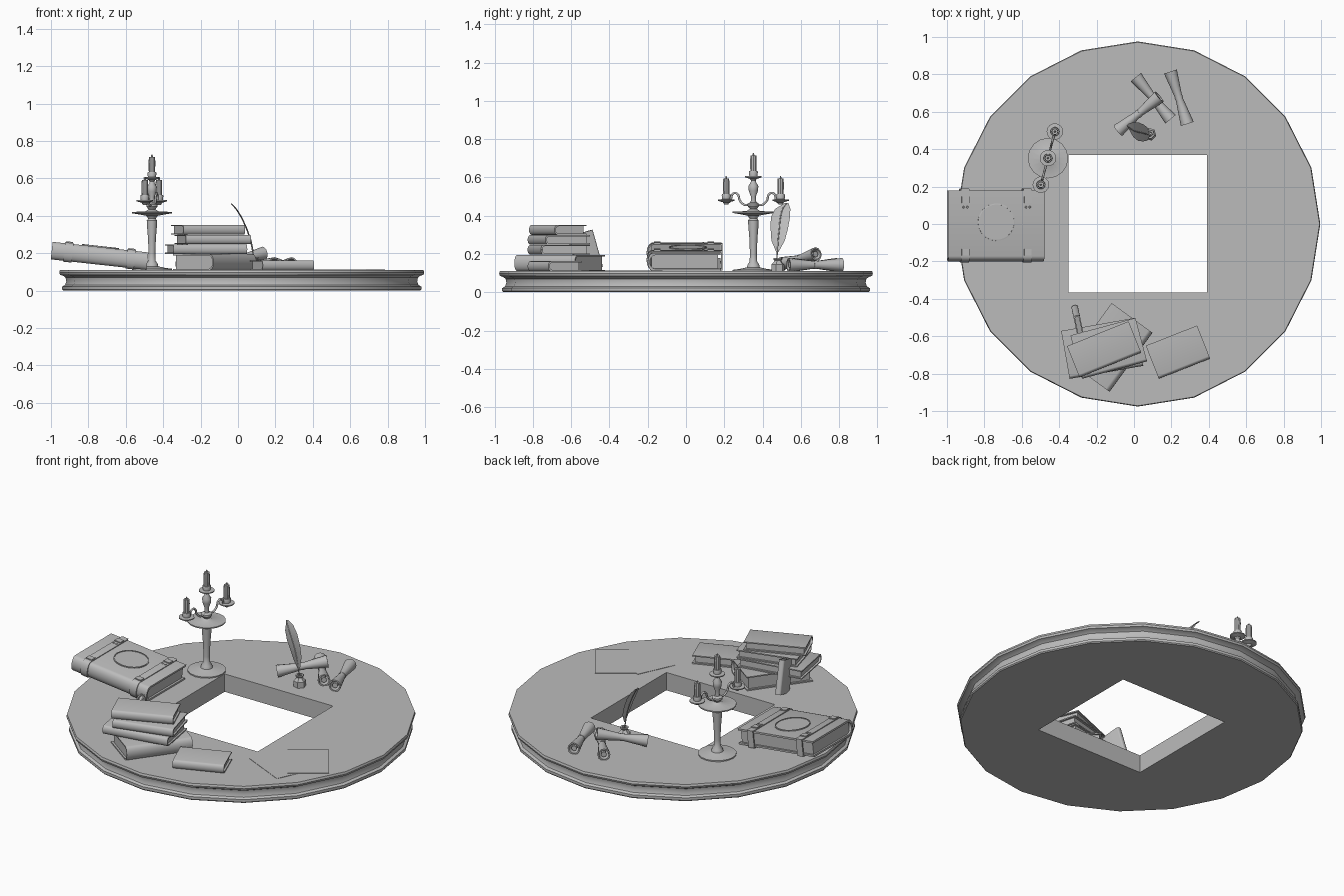
import bpy, bmesh, math
from math import sin, cos, pi, radians
from mathutils import Vector, Matrix

if "Cube" in bpy.data.objects:
    bpy.data.objects.remove(bpy.data.objects["Cube"])

GREY = (0.5, 0.5, 0.5, 1)
grey = bpy.data.materials.new("plain_grey")
grey.use_nodes = True
grey.diffuse_color = GREY
grey.node_tree.nodes["Principled BSDF"].inputs["Base Color"].default_value = GREY
TOP = 0.11
parts = []


def finish(name, bm, matrix=Matrix()):
    bmesh.ops.recalc_face_normals(bm, faces=bm.faces)
    mesh = bpy.data.meshes.new(name)
    bm.to_mesh(mesh)
    bm.free()
    mesh.transform(matrix)
    mesh.materials.append(grey)
    obj = bpy.data.objects.new(name, mesh)
    bpy.context.collection.objects.link(obj)
    parts.append(obj)
    return obj


def place(x, y, z, turn=0, tilt_y=0, tilt_x=0):
    return (Matrix.Translation((x, y, z)) @ Matrix.Rotation(radians(turn), 4, "Z")
            @ Matrix.Rotation(radians(tilt_y), 4, "Y") @ Matrix.Rotation(radians(tilt_x), 4, "X"))


def box(name, size, matrix, offset=(0, 0, 0)):
    bm = bmesh.new()
    bmesh.ops.create_cube(bm, size=1, matrix=Matrix.Translation(offset) @ Matrix.Diagonal((*size, 1)))
    return finish(name, bm, matrix)


def lathe(name, profile, matrix, sides=16, closed=False):
    """Turn (radius, height) pairs around z; cap the ends unless closed."""
    bm = bmesh.new()
    rings = [[bm.verts.new((r * cos(2 * pi * i / sides), r * sin(2 * pi * i / sides), z))
              for i in range(sides)] for r, z in profile]
    pairs = list(zip(rings, rings[1:])) + ([(rings[-1], rings[0])] if closed else [])
    for a, b in pairs:
        for i in range(sides):
            j = (i + 1) % sides
            bm.faces.new((a[i], a[j], b[j], b[i]))
    if not closed:
        bm.faces.new(rings[0])
        bm.faces.new(rings[-1])
    return finish(name, bm, matrix)


def wrap(name, length, width, thick, board, matrix, offset=0, steps=8):
    """C-shaped shell with a rounded spine on its -y side."""
    def side(w0, t):
        bulge = 0.3 * thick
        arc = [(w0 + bulge - bulge * sin(pi * k / steps), t / 2 * cos(pi * k / steps))
               for k in range(steps + 1)]
        return [(width / 2, t / 2)] + arc + [(width / 2, -t / 2)]
    outer = side(-width / 2, thick)
    inner = side(-width / 2 + board, thick - 2 * board)
    bm = bmesh.new()
    ends = [[[bm.verts.new((offset + s * length / 2, y, z)) for y, z in line]
             for line in (outer, inner)] for s in (-1, 1)]
    (o0, i0), (o1, i1) = ends
    n = len(outer)
    for k in range(n - 1):
        for a, b in ((o0, o1), (i0, i1), (o0, i0), (o1, i1)):
            bm.faces.new((a[k], a[k + 1], b[k + 1], b[k]))
    for k in (0, n - 1):
        bm.faces.new((o0[k], o1[k], i1[k], i0[k]))
    return finish(name, bm, matrix)


def book(name, length, width, thick, matrix, board=0.007):
    wrap(name + "_cover", length, width, thick, board, matrix)
    gap = 0.2 * thick
    box(name + "_pages", (length - 0.024, width - gap - 0.012, thick - 2 * board),
        matrix, (0, gap / 2 - 0.006, 0))


def tube(name, points, radius, matrix):
    curve = bpy.data.curves.new(name, "CURVE")
    curve.dimensions = "3D"
    curve.bevel_depth, curve.bevel_resolution = radius, 1
    curve.resolution_u = 5
    curve.use_fill_caps = True
    line = curve.splines.new("BEZIER")
    line.bezier_points.add(len(points) - 1)
    for p, co in zip(line.bezier_points, points):
        p.co = co
        p.handle_left_type = p.handle_right_type = "AUTO"
    curve.materials.append(grey)
    obj = bpy.data.objects.new(name, curve)
    obj.matrix_world = matrix
    bpy.context.collection.objects.link(obj)


# Round table top with a moulded rim and a square hole
rim = [(0.955, 0), (0.96, 0.006), (0.96, 0.022), (0.945, 0.03), (0.938, 0.05),
       (0.942, 0.07), (0.955, 0.08), (0.972, 0.085), (0.976, 0.097), (0.972, TOP)]
table = lathe("table_top", rim, place(0.02, 0, 0), 20)
cutter = box("hole_cutter", (0.74, 0.735, 1), place(0.02, 0.002, 0))
cutter.hide_render = True
cut = table.modifiers.new("hole", "BOOLEAN")
cut.object, cut.operation, cut.solver = cutter, "DIFFERENCE", "EXACT"
bpy.context.view_layer.update()
holed = bpy.data.meshes.new_from_object(table.evaluated_get(bpy.context.evaluated_depsgraph_get()))
table.modifiers.clear()
table.data = holed
parts.remove(cutter)
bpy.data.objects.remove(cutter)

# Stack of books and the loose ones beside it
book("bottom_book", 0.39, 0.27, 0.085, place(-0.125, -0.66, TOP + 0.0425, 54))
book("second_book", 0.4, 0.26, 0.052, place(-0.17, -0.665, 0.222, 10))
book("third_book", 0.36, 0.24, 0.05, place(-0.135, -0.665, 0.274, 15))
book("top_book", 0.355, 0.18, 0.052, place(-0.16, -0.67, 0.326, 22))
book("flat_book", 0.295, 0.19, 0.052, place(0.235, -0.685, TOP + 0.026, 21.5))
book("leaning_book", 0.2, 0.135, 0.035,
     place(-0.3, -0.525, 0.212, 12) @ Matrix.Rotation(radians(16), 4, "X")
     @ Matrix.Rotation(radians(90), 4, "Y") @ Matrix.Rotation(radians(90), 4, "X")
     @ Matrix.Rotation(radians(90), 4, "X"))

# Great strapped book, tilted up toward the rim
tome = place(-0.74, -0.01, 0.186, 0, 6.3)
book("great_book", 0.515, 0.38, 0.094, tome, 0.011)
for s in (-1, 1):
    wrap("great_book_strap", 0.045, 0.392, 0.104, 0.008, tome, s * 0.168)
    box("strap_clasp", (0.04, 0.008, 0.104), tome, (s * 0.168, 0.196, 0))
    for e in (-1, 1):
        box("strap_buckle", (0.04, 0.035, 0.008), tome, (s * 0.168, e * 0.14, 0.054))
        for d in (-1, 1):
            lathe("strap_stud", [(0.007, 0), (0.004, 0.005)],
                  tome @ place(s * 0.168 + d * 0.01, e * 0.12 - 0.02, 0.051), 8)
lathe("cover_emblem", [(0.1, 0), (0.1, 0.006), (0.094, 0.007), (0.094, 0.003), (0.001, 0.003)],
      tome @ place(0.0, 0.02, 0.046), 32)

# Candelabrum
stand = place(-0.46, 0.352, 0)
lathe("candelabrum_stem", [(0.108, TOP), (0.108, 0.117), (0.07, 0.122), (0.034, 0.13), (0.03, 0.145),
      (0.02, 0.16), (0.018, 0.2), (0.021, 0.28), (0.026, 0.34), (0.028, 0.375), (0.02, 0.385),
      (0.03, 0.4), (0.06, 0.406), (0.108, 0.414), (0.108, 0.421), (0.035, 0.424), (0.018, 0.435),
      (0.03, 0.45), (0.03, 0.462), (0.014, 0.47), (0.013, 0.5), (0.024, 0.53), (0.026, 0.555),
      (0.014, 0.575), (0.012, 0.588)], stand)
CUP = [(0.01, -0.02), (0.018, -0.008), (0.044, 0), (0.044, 0.006), (0.022, 0.008),
       (0.024, 0.03), (0.022, 0.034)]
CANDLE = [(0.017, 0.03), (0.018, 0.09), (0.016, 0.115)]
for name, dx, dy, z in (("centre", 0, 0, 0.6), ("front", -0.038, -0.142, 0.478), ("back", 0.037, 0.142, 0.478)):
    seat = stand @ place(dx, dy, z)
    lathe(name + "_cup", CUP, seat, 14)
    lathe(name + "_candle", CANDLE, seat, 10)
    lathe(name + "_wick", [(0.006, 0.115), (0.003, 0.128)], seat, 6)
    if dy:
        tube(name + "_arm", [(dx * f, dy * f, h) for f, h in (
            (0, 0.48), (0.25, 0.455), (0.48, 0.475), (0.6, 0.515), (0.75, 0.515), (0.86, 0.475),
            (1, 0.465))], 0.006, stand)

# Scrolls, flared and open at the ends
def scroll(name, start, end):
    a, b = Vector(start), Vector(end)
    n = (b - a).length
    matrix = Matrix.Translation(a) @ (b - a).to_track_quat("Z", "Y").to_matrix().to_4x4()
    lathe(name, [(0.036, 0), (0.026, 0.3 * n), (0.019, 0.5 * n), (0.026, 0.7 * n), (0.036, n),
                 (0.028, n), (0.012, 0.5 * n), (0.028, 0)], matrix, 12, True)
    lathe(name + "_tie", [(0.022, 0.47 * n), (0.022, 0.53 * n)], matrix, 12)
    lathe(name + "_inner_roll", [(0.016, 0.005), (0.009, 0.5 * n), (0.016, n - 0.005)], matrix, 8)


scroll("left_scroll", (0.01, 0.785, 0.143), (0.195, 0.56, 0.143))
scroll("right_scroll", (0.195, 0.815, 0.143), (0.285, 0.535, 0.143))
scroll("upper_scroll", (-0.085, 0.5, 0.148), (0.135, 0.68, 0.2))

# Ink pot and quill
lathe("ink_pot", [(0.035, TOP), (0.035, 0.145), (0.022, 0.158), (0.018, 0.165), (0.025, 0.172),
                  (0.025, 0.18), (0.014, 0.18), (0.012, 0.16)], place(0.085, 0.48, 0, 45), 6)
shaft = [(0.09, 0.475, 0.16), (0.078, 0.477, 0.21), (0.066, 0.481, 0.27), (0.045, 0.487, 0.33),
         (0.018, 0.493, 0.39), (-0.01, 0.505, 0.435), (-0.037, 0.525, 0.465)]
tube("quill_shaft", shaft, 0.003, Matrix())
bm = bmesh.new()
rows = [[bm.verts.new((x + abs(s) * 0.006, y + s * w, z)) for s in (-1, 0, 1)]
        for (x, y, z), w in zip(shaft[1:], (0.006, 0.035, 0.045, 0.05, 0.04, 0.01))]
for p, q in zip(rows, rows[1:]):
    for k in (0, 1):
        bm.faces.new((p[k], p[k + 1], q[k + 1], q[k]))
finish("quill_vane", bm)

# Loose sheets of paper
box("upper_paper", (0.31, 0.23, 0.002), place(0.7, -0.315, TOP + 0.003, -55))
box("lower_paper", (0.31, 0.24, 0.002), place(0.595, -0.425, TOP + 0.001, -25))

# Smooth the turned shapes and keep hard edges
bpy.ops.object.select_all(action="DESELECT")
for obj in parts:
    obj.select_set(True)
bpy.context.view_layer.objects.active = table
bpy.ops.object.shade_smooth_by_angle(angle=radians(35))
